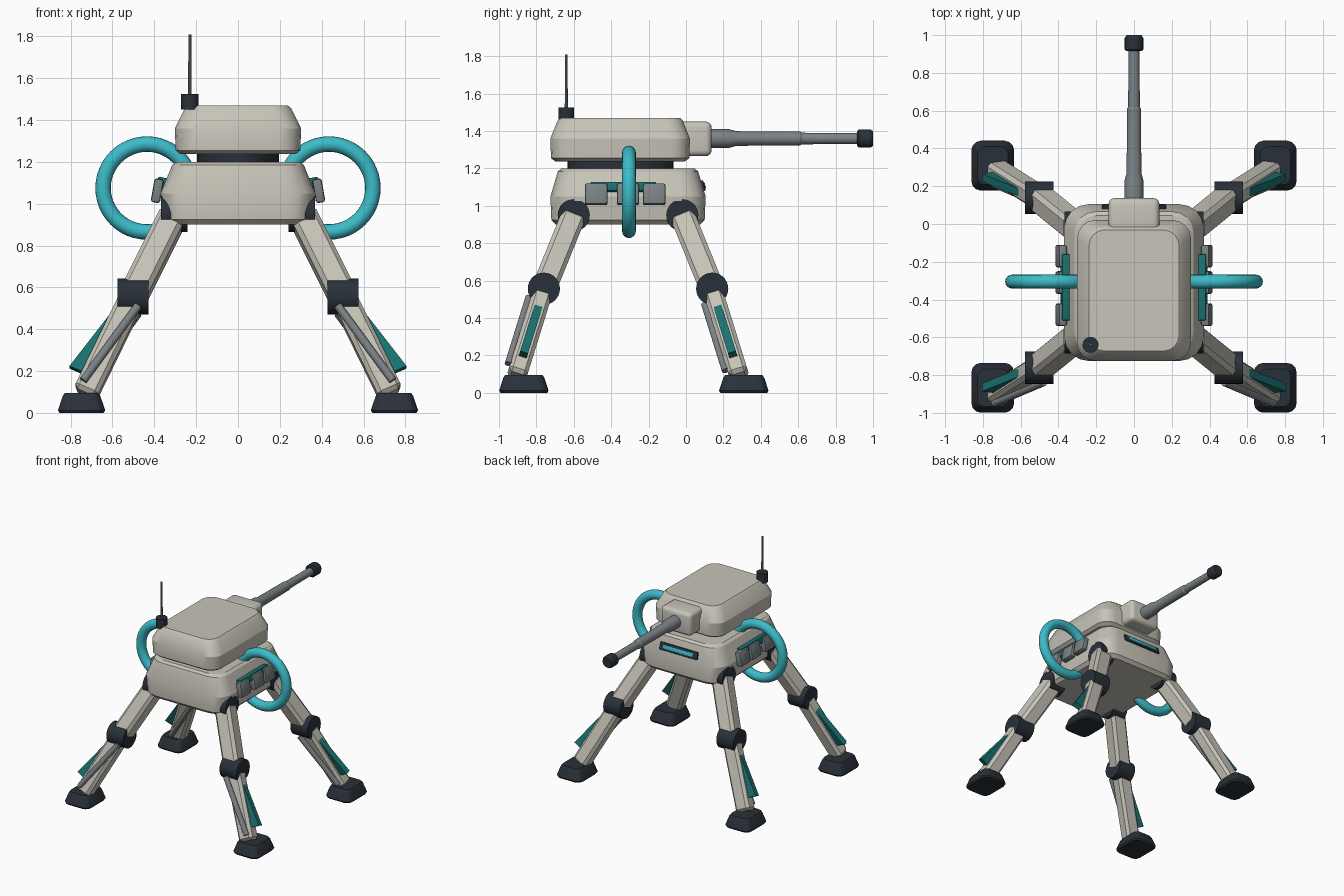
import bpy, bmesh, math
from mathutils import Vector, Matrix

if "Cube" in bpy.data.objects:
    bpy.data.objects.remove(bpy.data.objects["Cube"], do_unlink=True)


def material(name, rgb):
    m = bpy.data.materials.new(name)
    m.use_nodes = True
    m.diffuse_color = (*rgb, 1)
    m.node_tree.nodes["Principled BSDF"].inputs["Base Color"].default_value = (*rgb, 1)
    return m


BEIGE = material("beige armour", (0.57, 0.55, 0.48))
GREY = material("grey metal", (0.2, 0.225, 0.235))
DARK = material("dark rubber", (0.022, 0.03, 0.04))
CYAN = material("bright cyan", (0.045, 0.5, 0.58))
TEAL = material("deep teal", (0.01, 0.17, 0.165))


def finish(name, bm, mat, matrix=Matrix(), bevel=0, segments=2):
    bmesh.ops.recalc_face_normals(bm, faces=bm.faces)
    mesh = bpy.data.meshes.new(name)
    bm.to_mesh(mesh)
    bm.free()
    mesh.materials.append(mat)
    obj = bpy.data.objects.new(name, mesh)
    bpy.context.collection.objects.link(obj)
    obj.matrix_world = matrix
    bpy.ops.object.select_all(action="DESELECT")
    obj.select_set(True)
    bpy.context.view_layer.objects.active = obj
    if bevel:
        mod = obj.modifiers.new("Bevel", "BEVEL")
        mod.width, mod.segments = bevel, segments
        bpy.ops.object.modifier_apply(modifier="Bevel")
    bpy.ops.object.shade_smooth_by_angle(angle=math.radians(25))
    return obj


def box(name, size, mat, matrix, bevel=0.01, segments=2):
    bm = bmesh.new()
    bmesh.ops.create_cube(bm, size=1)
    bmesh.ops.scale(bm, vec=size, verts=bm.verts)
    return finish(name, bm, mat, matrix, bevel, segments)


def skin(bm, rings):
    """Bridge equal vertex rings and close both ends."""
    n = len(rings[0])
    for a, b in zip(rings, rings[1:]):
        for i in range(n):
            j = (i + 1) % n
            bm.faces.new((a[i], a[j], b[j], b[i]))
    bm.faces.new(rings[0][::-1])
    bm.faces.new(rings[-1])


def loft(name, sections, mat, matrix, steps=4):
    """Stack rounded rectangles given as (z, half x, half y, corner radius)."""
    bm = bmesh.new()
    rings = []
    for z, hx, hy, r in sections:
        ring = []
        for q, (sx, sy) in enumerate(((1, 1), (-1, 1), (-1, -1), (1, -1))):
            for k in range(steps + 1):
                t = (q + k / steps) * math.pi / 2
                ring.append(bm.verts.new((sx * (hx - r) + r * math.cos(t),
                                          sy * (hy - r) + r * math.sin(t), z)))
        rings.append(ring)
    skin(bm, rings)
    return finish(name, bm, mat, matrix)


def turned(name, profile, mat, matrix, sides=24):
    """Round part along local z from (z, radius) pairs."""
    bm = bmesh.new()
    rings = [[bm.verts.new((r * math.cos(i * math.tau / sides),
                            r * math.sin(i * math.tau / sides), z))
              for i in range(sides)] for z, r in profile]
    skin(bm, rings)
    return finish(name, bm, mat, matrix)


def frame(a, b, side=1):
    """Frame at a whose z runs to b and whose x faces outward."""
    z = (b - a).normalized()
    x = Vector((side, 0, 0))
    x = (x - z * x.dot(z)).normalized()
    y = z.cross(x)
    m = Matrix((x, y, z)).transposed().to_4x4()
    m.translation = a
    return m


def at(x, y, z):
    return Matrix.Translation((x, y, z))


TO_X = Matrix.Rotation(math.pi / 2, 4, "Y")
TO_Y = Matrix.Rotation(-math.pi / 2, 4, "X")
MID = -0.31

# Hull, turret ring and turret
loft("hull", [(0.9, 0.335, 0.385, 0.12), (0.925, 0.36, 0.41, 0.13),
              (1.05, 0.37, 0.415, 0.13), (1.185, 0.315, 0.375, 0.11),
              (1.2, 0.295, 0.355, 0.1)], BEIGE, at(0, MID, 0))
turned("turret_ring", [(1.19, 0.195), (1.245, 0.195)], DARK,
       at(0, -0.35, 0) @ Matrix.Diagonal((1, 1.45, 1, 1)), 32)
loft("turret", [(1.237, 0.275, 0.345, 0.09), (1.255, 0.298, 0.37, 0.1),
                (1.36, 0.302, 0.373, 0.1), (1.455, 0.255, 0.335, 0.09),
                (1.47, 0.238, 0.32, 0.08)], BEIGE, at(0, -0.352, 0))

# Gun
box("mantlet", (0.27, 0.2, 0.185), BEIGE, at(0, 0.037, 1.358), 0.032, 4)
turned("barrel", [(0.12, 0.05), (0.23, 0.05), (0.27, 0.039), (0.61, 0.037),
                  (0.62, 0.031), (0.93, 0.029)], GREY, at(0, 0, 1.36) @ TO_Y)
turned("muzzle", [(0.915, 0.04), (0.925, 0.049), (0.985, 0.049), (1, 0.04)],
       DARK, at(0, 0, 1.36) @ TO_Y)

# Antenna
turned("antenna_base", [(1.45, 0.042), (1.525, 0.042)], DARK, at(-0.23, -0.64, 0))
turned("antenna_rod", [(1.5, 0.009), (1.81, 0.007)], GREY, at(-0.23, -0.64, 0), 10)

# Front light in its dark housing
slope = at(0, 0.082, 1.105) @ Matrix.Rotation(math.radians(16), 4, "X")
box("light_housing", (0.34, 0.035, 0.06), DARK, slope, 0.008)
box("light_strip", (0.27, 0.012, 0.03), CYAN, slope @ at(0, 0.016, 0), 0.003)

for side, label in ((1, "left"), (-1, "right")):
    # Side pouches, strip and hose loop
    lean = Matrix.Rotation(math.radians(-10 * side), 4, "Y")
    for i, y in enumerate((-0.48, MID, -0.17)):
        box(f"{label}_side_panel_{i + 1}", (0.045, 0.12, 0.115), GREY,
            at(side * 0.386, y, 1.062) @ lean, 0.012)
    box(f"{label}_side_strip", (0.05, 0.35, 0.05), TEAL,
        at(side * 0.36, -0.335, 1.1) @ lean, 0.006)
    bpy.ops.mesh.primitive_torus_add(
        major_segments=48, minor_segments=16, major_radius=0.21, minor_radius=0.037,
        location=(side * 0.435, -0.305, 1.075), rotation=(math.pi / 2, 0, 0))
    hose = bpy.context.object
    hose.name = f"{label}_hose_loop"
    hose.data.materials.append(CYAN)
    bpy.ops.object.shade_smooth()

    for fwd, end in ((1, "front"), (-1, "rear")):
        leg = f"{end}_{label}"
        hip = Vector((side * 0.305, MID + fwd * 0.29, 0.95))
        knee = Vector((side * 0.502, MID + fwd * 0.45, 0.557))
        ankle = Vector((side * 0.73, MID + fwd * 0.595, 0.09))

        # Joints turning about the x axis
        for part, centre, half in (("hip", hip, 0.063), ("knee", knee, 0.075)):
            turned(f"{leg}_{part}_joint", [(-half, 0.086), (half, 0.086)], DARK,
                   Matrix.Translation(centre) @ TO_X, 28)

        # Thigh and shin
        thigh = (knee - hip).length
        box(f"{leg}_thigh", (0.132, 0.132, thigh), BEIGE,
            frame(hip, knee, side) @ at(0, 0, thigh / 2), 0.022, 1)
        shin = (ankle - knee).length
        low = frame(knee, ankle, side)
        box(f"{leg}_shin", (0.12, 0.105, shin), BEIGE, low @ at(0, 0, shin / 2), 0.02, 1)

        # Piston along the rear face of the shin
        back = -0.062 * side * (1 if low.col[1].y * side > 0 else -1)
        a = low @ Vector((-0.05, back, 0.05))
        b = low @ Vector((0.03, back, shin - 0.04))
        turned(f"{leg}_piston", [(0, 0.02), ((b - a).length, 0.02)], GREY, frame(a, b, side), 14)

        # Flared fin on the outer face
        bm = bmesh.new()
        outline = ((0.045, 0.06), (0.045, shin - 0.09), (0.125, shin - 0.09))
        skin(bm, [[bm.verts.new((x, y, z)) for x, z in outline] for y in (-0.022, 0.022)])
        finish(f"{leg}_fin", bm, TEAL, low)

        # Foot pad
        loft(f"{leg}_foot", [(0, 0.105, 0.125, 0.045), (0.012, 0.113, 0.132, 0.05),
                             (0.08, 0.09, 0.11, 0.04), (0.095, 0.08, 0.1, 0.035)],
             DARK, at(side * 0.748, -0.279 + fwd * 0.588, 0), 3)
